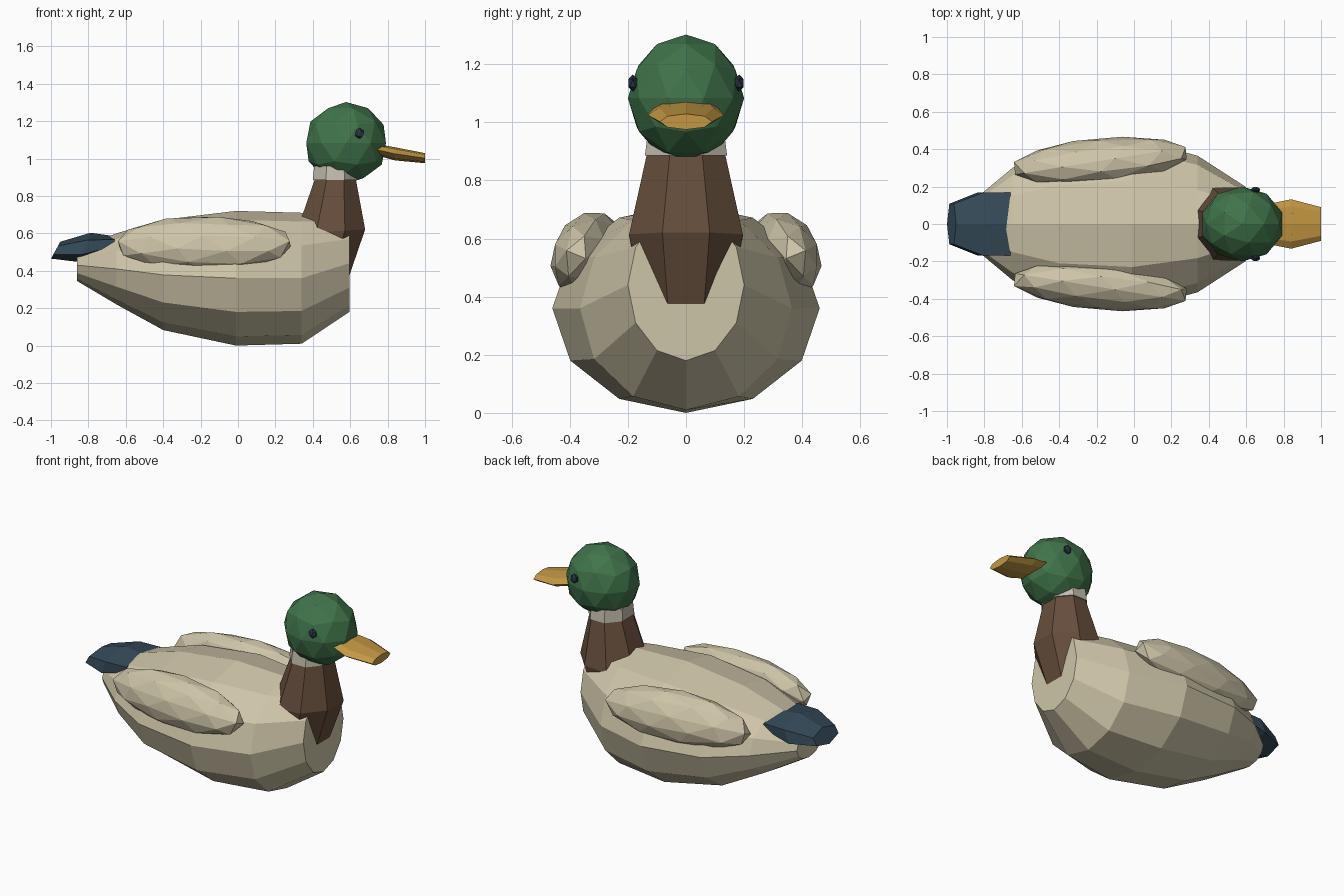
import bpy, bmesh, math
from mathutils import Matrix, Vector

if "Cube" in bpy.data.objects:
    bpy.data.objects.remove(bpy.data.objects["Cube"])


def material(name, r, g, b):
    lin = [((c / 255 + 0.055) / 1.055) ** 2.4 for c in (r, g, b)]
    m = bpy.data.materials.new(name)
    m.diffuse_color = (*lin, 1)
    m.use_nodes = True
    m.node_tree.nodes["Principled BSDF"].inputs["Base Color"].default_value = m.diffuse_color
    return m


BEIGE = material("beige feathers", 206, 197, 168)
GREEN = material("green head", 64, 116, 74)
BROWN = material("brown neck", 102, 78, 60)
WHITE = material("pale collar", 196, 190, 174)
BLUE = material("blue tail", 52, 74, 88)
GOLD = material("golden bill", 196, 152, 66)
DARK = material("dark eye", 38, 52, 64)


def finish(bm, name, mat):
    bmesh.ops.recalc_face_normals(bm, faces=bm.faces)
    me = bpy.data.meshes.new(name)
    bm.to_mesh(me)
    bm.free()
    me.materials.append(mat)
    ob = bpy.data.objects.new(name, me)
    bpy.context.collection.objects.link(ob)
    return ob


def loft(name, mat, rings):
    """Bridge rings of points and cap both ends."""
    bm = bmesh.new()
    loops = [[bm.verts.new(p) for p in ring] for ring in rings]
    n = len(loops[0])
    for a, b in zip(loops, loops[1:]):
        for i in range(n):
            j = (i + 1) % n
            bm.faces.new((a[i], a[j], b[j], b[i]))
    bm.faces.new(loops[0])
    bm.faces.new(loops[-1])
    return finish(bm, name, mat)


def x_ring(x, ry, cz, rz, n=12, tilt=0.0):
    """Upright ellipse across x, one corner straight up."""
    pts = []
    for i in range(n):
        a = 2 * math.pi * i / n
        dz = rz * math.cos(a)
        pts.append(Vector((x + tilt * dz, ry * math.sin(a), cz + dz)))
    return pts


def z_ring(cx, rx, ry, z, n=8, tilt=0.0):
    """Level ellipse with a flat side facing +x."""
    pts = []
    for i in range(n):
        a = 2 * math.pi * (i + 0.5) / n
        dx = rx * math.cos(a)
        pts.append(Vector((cx + dx, ry * math.sin(a), z + tilt * dx)))
    return pts


def ball(name, mat, loc, radii, rot=(0, 0, 0), sub=2, flip=False):
    bm = bmesh.new()
    bmesh.ops.create_icosphere(bm, subdivisions=sub, radius=1)
    m = (Matrix.Translation(loc) @ Matrix.Rotation(math.radians(rot[2]), 4, 'Z')
         @ Matrix.Rotation(math.radians(rot[0]), 4, 'X')
         @ Matrix.Diagonal((*radii, 1)))
    if flip:
        m = Matrix.Diagonal((1, -1, 1, 1)) @ m
    bm.transform(m)
    return finish(bm, name, mat)


# body: stacked twelve-sided sections from rear to chest
loft("body", BEIGE, [
    x_ring(-0.86, 0.125, 0.43, 0.085),
    x_ring(-0.65, 0.30, 0.41, 0.19),
    x_ring(-0.40, 0.42, 0.378, 0.295),
    x_ring(-0.01, 0.46, 0.36, 0.36),
    x_ring(0.34, 0.365, 0.36, 0.35),
    x_ring(0.595, 0.20, 0.44, 0.26),
])

# tail wedge
loft("tail", BLUE, [
    x_ring(-0.975, 0.125, 0.51, 0.045, 6, 0.55),
    x_ring(-0.82, 0.195, 0.525, 0.078, 6, 0.4),
    x_ring(-0.66, 0.195, 0.55, 0.035, 6),
])

# neck running down into the chest bib
loft("neck", BROWN, [
    z_ring(0.52, 0.12, 0.147, 0.885),
    z_ring(0.495, 0.20, 0.212, 0.61, tilt=0.06),
    z_ring(0.42, 0.162, 0.15, 0.30),
])

# pale ring under the head
loft("collar", WHITE, [
    z_ring(0.52, 0.13, 0.153, 0.885),
    z_ring(0.52, 0.122, 0.143, 0.96),
])

# head
ball("head", GREEN, (0.578, 0, 1.083), (0.224, 0.2, 0.219))

# bill
loft("bill", GOLD, [
    x_ring(0.73, 0.11, 1.05, 0.03, 8),
    x_ring(0.84, 0.132, 1.025, 0.035, 8),
    x_ring(1.00, 0.09, 1.002, 0.027, 8),
])

# paired parts
for side, flip in (("left", False), ("right", True)):
    ball(side + "_wing", BEIGE, (-0.18, 0.338, 0.545), (0.484, 0.117, 0.153),
         (22, 0, 5), flip=flip)
    ball(side + "_eye", DARK, (0.65, 0.183, 1.135), (0.027, 0.018, 0.03),
         sub=1, flip=flip)
    ball(side + "_nostril", GOLD, (0.845, 0.055, 1.048), (0.014, 0.01, 0.006),
         sub=1, flip=flip)
